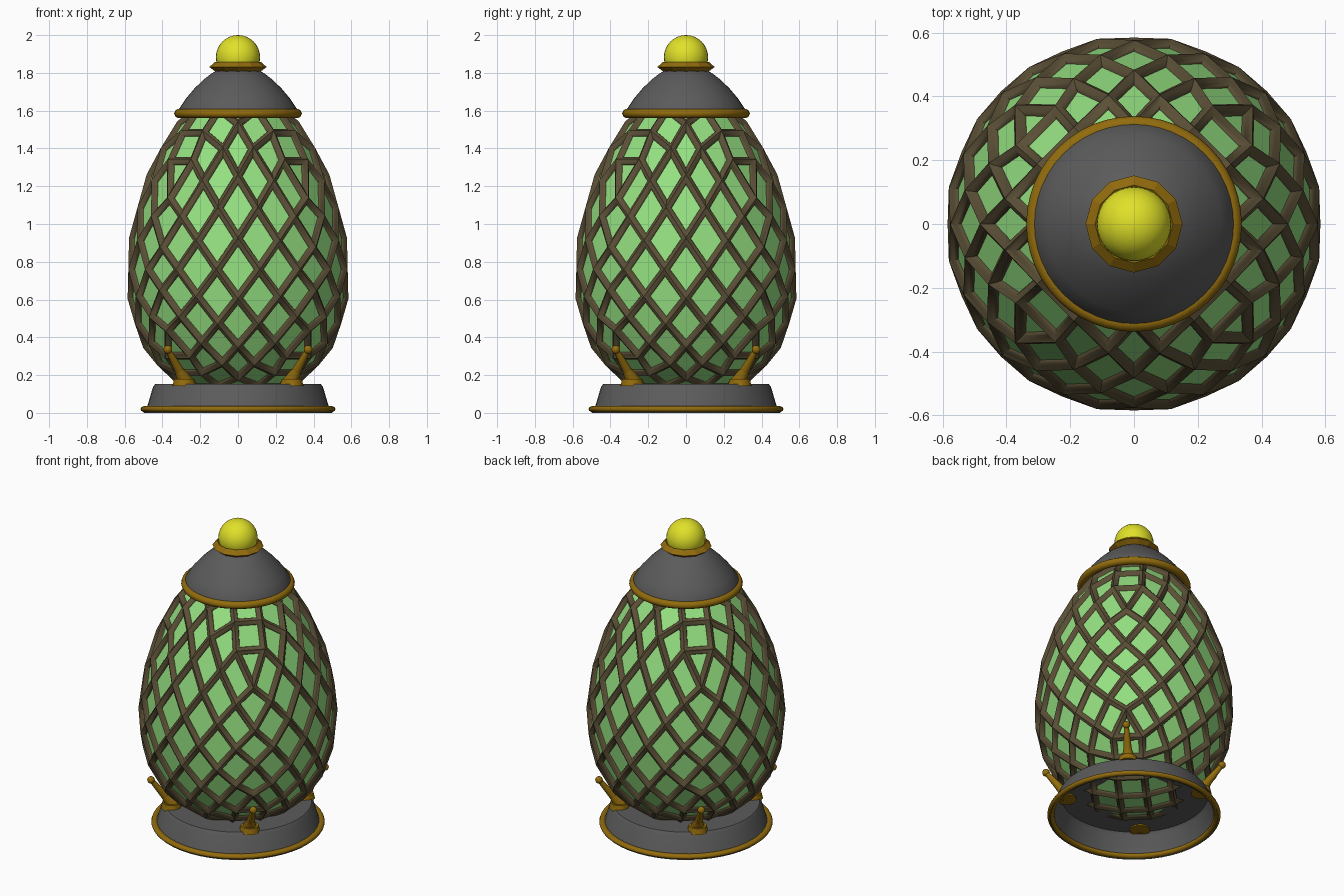
import bpy, bmesh
from math import sin, cos, tan, pi, atan2, sqrt, radians
from mathutils import Vector

cube = bpy.data.objects.get("Cube")
if cube:
    bpy.data.objects.remove(cube, do_unlink=True)


def material(name, rgb):
    m = bpy.data.materials.new(name)
    m.use_nodes = True
    m.diffuse_color = (*rgb, 1)
    m.node_tree.nodes["Principled BSDF"].inputs["Base Color"].default_value = (*rgb, 1)
    return m


green = material("pale green", (0.30, 0.75, 0.22))
bronze = material("dark bronze", (0.105, 0.08, 0.038))
gold = material("old gold", (0.285, 0.148, 0.004))
grey = material("dark grey", (0.105, 0.105, 0.105))
yellow = material("bright yellow", (0.75, 0.75, 0.022))


def finish(bm, name, mats, angle=35):
    bmesh.ops.recalc_face_normals(bm, faces=bm.faces)
    mesh = bpy.data.meshes.new(name)
    bm.to_mesh(mesh)
    bm.free()
    for m in mats:
        mesh.materials.append(m)
    ob = bpy.data.objects.new(name, mesh)
    bpy.context.collection.objects.link(ob)
    if angle:
        bpy.ops.object.select_all(action='DESELECT')
        ob.select_set(True)
        bpy.context.view_layer.objects.active = ob
        bpy.ops.object.shade_smooth_by_angle(angle=radians(angle))
    return ob


def lathe(name, profile, mat, sides=48, closed=False, angle=35):
    """Turn a (radius, height) profile around the z axis."""
    bm = bmesh.new()
    rings = [[bm.verts.new((r * cos(2 * pi * i / sides), r * sin(2 * pi * i / sides), z))
              for i in range(sides)] for r, z in profile]
    pairs = list(zip(rings, rings[1:]))
    if closed:
        pairs.append((rings[-1], rings[0]))
    for a, b in pairs:
        for i in range(sides):
            j = (i + 1) % sides
            bm.faces.new((a[i], a[j], b[j], b[i]))
    bmesh.ops.remove_doubles(bm, verts=bm.verts, dist=0.0001)
    return finish(bm, name, [mat], angle)


def oval(r, z, w, h, n=10):
    """Oval ring section centred on radius r and height z."""
    return [(r + w * cos(2 * pi * k / n), z + h * sin(2 * pi * k / n)) for k in range(n)]


def egg_point(co):
    """Move a point on a cube to the egg surface, in equal angular steps."""
    d = Vector([tan(c * pi / 4) for c in co]).normalized()
    s = d.z
    width = 0.584 - 0.02 * s
    return Vector((d.x * width, d.y * width, 0.76 + 0.82 * s + 0.14 * s * s))


# Egg: diamond cells joining the edge midpoints of a gridded cube
grid = bmesh.new()
bmesh.ops.create_cube(grid, size=2)
bmesh.ops.subdivide_edges(grid, edges=grid.edges[:], cuts=3, use_grid_fill=True)
egg = bmesh.new()
node = {e: egg.verts.new(egg_point((e.verts[0].co + e.verts[1].co) / 2)) for e in grid.edges}
for f in grid.faces:
    egg.faces.new([node[e] for e in f.edges])
for v in grid.verts:
    n = v.co.normalized()
    a = n.orthogonal().normalized()
    b = n.cross(a)

    def around(e):
        d = e.other_vert(v).co - v.co
        return atan2(d.dot(b), d.dot(a))

    egg.faces.new([node[e] for e in sorted(v.link_edges, key=around)])
grid.free()
bmesh.ops.recalc_face_normals(egg, faces=egg.faces)
egg.normal_update()

# Lattice bars: rounded borders of the cells, with the panes sunk between them
nodes = [(v, v.normal.copy()) for v in egg.verts]
for pane in egg.faces[:]:
    t = min(0.024, 0.2 * sqrt(pane.calc_area()))
    for share, depth in ((0.5, 0.0), (0.3, -0.004), (0.2, -0.012)):
        bars = bmesh.ops.inset_individual(egg, faces=[pane], thickness=t * share,
                                          depth=depth, use_even_offset=True)["faces"]
        for bar in bars:
            if bar != pane:
                bar.material_index = 1
for v, n in nodes:
    v.co += n * 0.008
finish(egg, "lattice_egg", [green, bronze], 50)

# Cap and its band
lathe("cap_dome", [(0.315, 1.585), (0.312, 1.61), (0.275, 1.665), (0.23, 1.718),
                   (0.185, 1.762), (0.14, 1.797), (0.09, 1.825), (0, 1.84)], grey, angle=50)
lathe("cap_band", oval(0.312, 1.585, 0.026, 0.024), gold, closed=True, angle=50)

# Finial
lathe("finial_collar", [(0.152, 1.831), (0.122, 1.858), (0.085, 1.831), (0.115, 1.804)],
      gold, sides=12, closed=True, angle=0)
bm = bmesh.new()
bmesh.ops.create_uvsphere(bm, u_segments=32, v_segments=16, radius=0.117)
bmesh.ops.translate(bm, verts=bm.verts, vec=(0, 0, 1.883))
finish(bm, "finial_ball", [yellow])

# Hollow base, flared inside its rim
lathe("base", [(0.5, 0), (0.48, 0.036), (0.45, 0.137), (0.438, 0.153), (0, 0.153)], grey)
lathe("base_rim", oval(0.495, 0.02, 0.021, 0.016), gold, closed=True, angle=50)


# Four claw brackets on the diagonals
def rod(bm, start, end, r1, r2):
    axis = end - start
    made = bmesh.ops.create_cone(bm, cap_ends=True, segments=12, radius1=r1, radius2=r2,
                                 depth=axis.length)["verts"]
    turn = Vector((0, 0, 1)).rotation_difference(axis)
    for v in made:
        v.co = turn @ v.co + (start + end) / 2


for side_x, x in (("left", 1), ("right", -1)):
    for side_y, y in (("front", -1), ("back", 1)):
        out = Vector((x, y, 0)).normalized()
        up = Vector((0, 0, 1))
        bm = bmesh.new()
        knee = out * 0.44 + up * 0.225
        tip = out * 0.525 + up * 0.335
        rod(bm, out * 0.402 + up * 0.143, out * 0.402 + up * 0.18, 0.062, 0.054)
        rod(bm, out * 0.395 + up * 0.165, knee, 0.042, 0.025)
        rod(bm, knee, tip, 0.025, 0.014)
        ball = bmesh.ops.create_uvsphere(bm, u_segments=12, v_segments=8, radius=0.023)["verts"]
        bmesh.ops.translate(bm, verts=ball, vec=tip)
        finish(bm, f"{side_y}_{side_x}_bracket", [gold])
